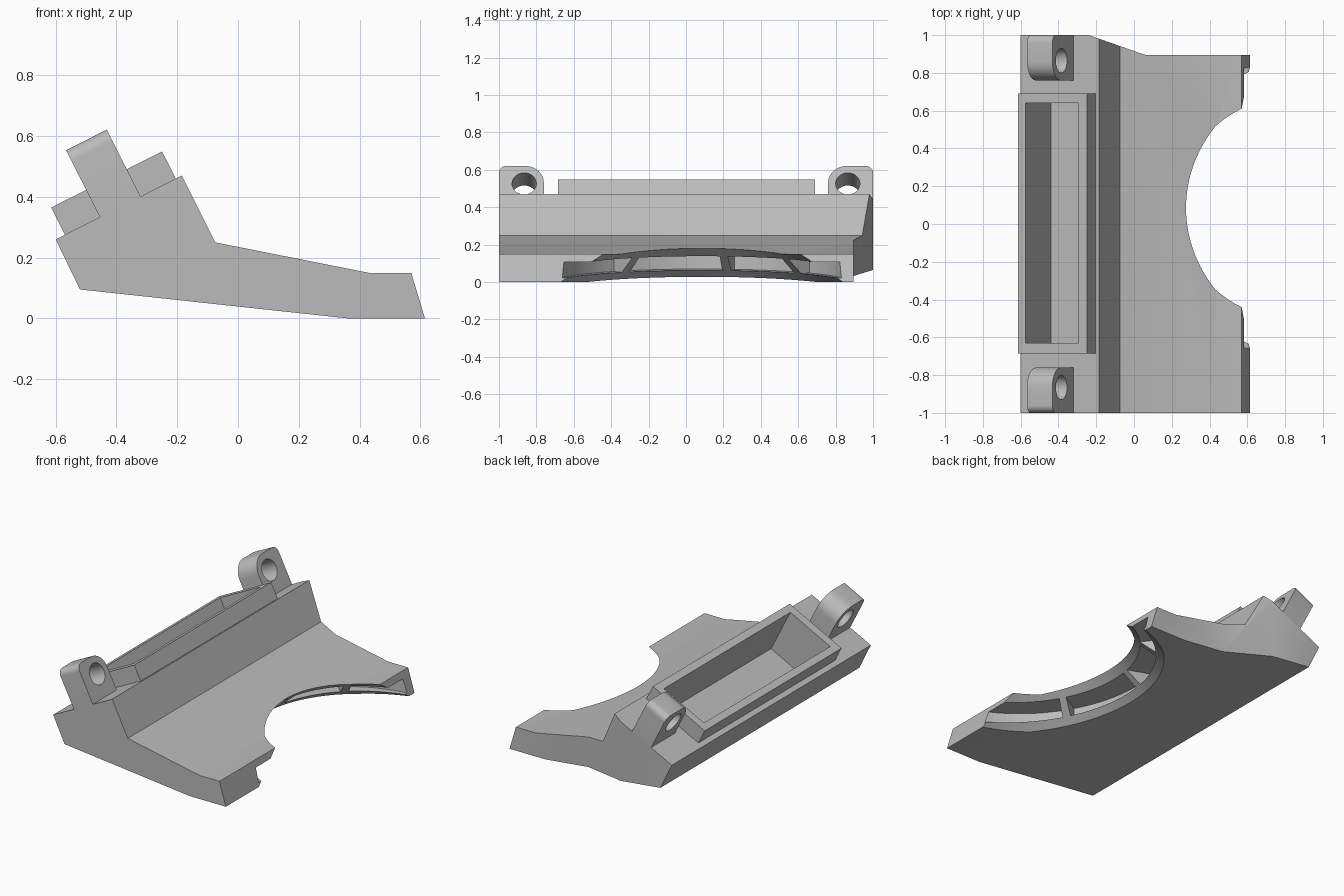
import bpy, bmesh
from math import sin, cos, radians, pi
from mathutils import Vector, Matrix

if "Cube" in bpy.data.objects:
    bpy.data.objects.remove(bpy.data.objects["Cube"])

GREY = (0.5, 0.5, 0.5, 1)
mat = bpy.data.materials.new("plain_grey")
mat.use_nodes = True
mat.diffuse_color = GREY
mat.node_tree.nodes["Principled BSDF"].inputs["Base Color"].default_value = GREY

# Frame of the sloped deck: x runs up the slope, z is its normal
u, n = Vector((0.892, 0, 0.452)), Vector((-0.452, 0, 0.892))
DECK = Matrix(((u.x, 0, n.x, -0.60), (0, 1, 0, 0), (u.z, 0, n.z, 0.26), (0, 0, 0, 1)))


def loft(name, bottom, top):
    """Solid between two matching rings of points."""
    bm = bmesh.new()
    a = [bm.verts.new(p) for p in bottom]
    b = [bm.verts.new(p) for p in top]
    bm.faces.new(a)
    bm.faces.new(b)
    for i in range(len(a)):
        j = (i + 1) % len(a)
        bm.faces.new((a[i], a[j], b[j], b[i]))
    bmesh.ops.recalc_face_normals(bm, faces=bm.faces)
    me = bpy.data.meshes.new(name)
    bm.to_mesh(me)
    bm.free()
    me.materials.append(mat)
    ob = bpy.data.objects.new(name, me)
    bpy.context.collection.objects.link(ob)
    return ob


def deck_box(name, s, y, h):
    ring = [(s[0], y[0]), (s[1], y[0]), (s[1], y[1]), (s[0], y[1])]
    return loft(name, [DECK @ Vector((*p, h[0])) for p in ring],
                [DECK @ Vector((*p, h[1])) for p in ring])


def circle(cx, cy, r, z, count=96):
    return [(cx + r * cos(2 * pi * i / count), cy + r * sin(2 * pi * i / count), z)
            for i in range(count)]


def cut(ob, cutters):
    for c in cutters:
        c.hide_render = True
        m = ob.modifiers.new("cut", 'BOOLEAN')
        m.object, m.operation, m.solver = c, 'DIFFERENCE', 'EXACT'
    bpy.context.view_layer.update()
    dg = bpy.context.evaluated_depsgraph_get()
    me = bpy.data.meshes.new_from_object(ob.evaluated_get(dg))
    ob.modifiers.clear()
    ob.data = me


# Main body: side profile swept across the width
profile = [(-0.60, 0.26), (-0.52, 0.095), (0.36, 0), (0.615, 0), (0.57, 0.15),
           (0.43, 0.15), (-0.075, 0.25), (-0.185, 0.47)]
body = loft("main_body", [(x, -1, z) for x, z in profile], [(x, 1, z) for x, z in profile])

# Tapered end of the wing
taper = [(-0.24, 1.0), (0.06, 0.895), (0.8, 0.895), (0.8, 1.2), (-0.24, 1.2)]
taper_cutter = loft("taper_cutter", [(*p, -0.2) for p in taper], [(*p, 0.8) for p in taper])

# Round bite in the wing, flaring downwards
MID = 0.085
bite_cutter = loft("bite_cutter", circle(0.881, MID, 0.933, -0.1),
                   circle(0.776, MID, 0.303, 0.35))


# Groove pockets in the bite wall, separated by ribs
def pocket_sector(start, end):
    steps = 16
    ang = [radians(start + (end - start) * i / steps) for i in range(steps + 1)]
    ring = [(0.835 - 0.78 * cos(a), MID + 0.78 * sin(a)) for a in ang]
    ring += [(0.835 - 0.45 * cos(a), MID + 0.45 * sin(a)) for a in reversed(ang)]
    return loft("groove_cutter", *[[(x, y, z - 0.085 * (x - 0.15)) for x, y in ring]
                                   for z in (0.062, 0.145)])


grooves = [pocket_sector(*a) for a in ((-88, -37), (-33, 9), (13, 43.5), (47.5, 88))]

# Tray with a raised collar on the sloped deck
tray_cutter = deck_box("tray_cutter", (0.08, 0.395), (-0.63, 0.64), (-0.20, 0.2))
collar = deck_box("tray_collar", (0.034, 0.443), (-0.685, 0.69), (-0.01, 0.10))
cut(body, [taper_cutter, bite_cutter, tray_cutter] + grooves)
cut(collar, [tray_cutter])


# Mounting lugs with rounded tops and a bolt hole
def lug(name, side):
    ring = [(0.76, -0.01), (1.0, -0.01)]
    for cy, r, start in ((0.96, 0.04, 0), (0.86, 0.10, 90)):
        for i in range(9):
            a = radians(start + i * 90 / 8)
            ring.append((cy + r * cos(a), 0.246 - r + r * sin(a)))
    ob = loft(name, *[[DECK @ Vector((s, side * y, h)) for y, h in ring]
                      for s in (0.163, 0.313)])
    hole = loft("hole_cutter", *[[DECK @ Vector((s, side * y, h))
                                  for y, h, _ in circle(0.865, 0.14, 0.065, 0, 32)]
                                 for s in (0.1, 0.4)])
    cut(ob, [hole])
    return ob, hole


left_lug, hole_a = lug("back_lug", 1)
right_lug, hole_b = lug("front_lug", -1)

for c in [taper_cutter, bite_cutter, tray_cutter, hole_a, hole_b] + grooves:
    bpy.data.objects.remove(c)

# Smooth round surfaces, keep hard edges
for ob in (body, collar, left_lug, right_lug):
    bpy.ops.object.select_all(action='DESELECT')
    ob.select_set(True)
    bpy.context.view_layer.objects.active = ob
    bpy.ops.object.shade_smooth_by_angle(angle=radians(25))
